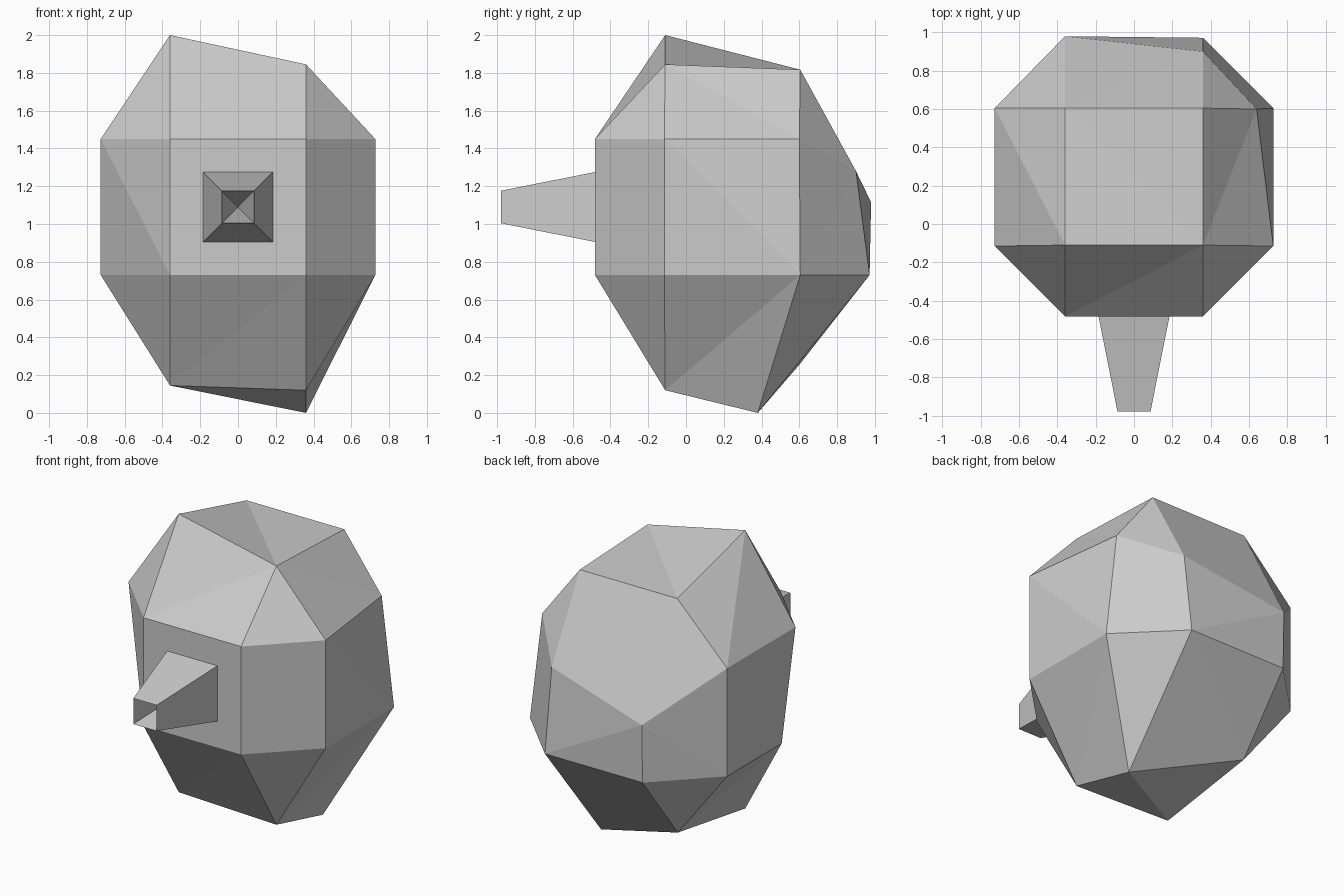
import bpy, bmesh
from mathutils import Vector
from itertools import product

if "Cube" in bpy.data.objects:
    bpy.data.objects.remove(bpy.data.objects["Cube"])


def make_object(name, bm):
    bmesh.ops.recalc_face_normals(bm, faces=bm.faces[:])
    mesh = bpy.data.meshes.new(name)
    bm.to_mesh(mesh)
    bm.free()
    obj = bpy.data.objects.new(name, mesh)
    bpy.context.collection.objects.link(obj)
    return obj


# Body: a 24-corner rounded cube, corners keyed by grid step (-2..2) per axis
bm = bmesh.new()
keys = [k for k in product((-2, -1, 1, 2), repeat=3)
        if sorted(map(abs, k)) == [1, 1, 2]]
vert = {k: bm.verts.new(k) for k in keys}
bmesh.ops.convex_hull(bm, input=bm.verts[:])
bmesh.ops.dissolve_limit(bm, angle_limit=0.02, verts=bm.verts[:], edges=bm.edges[:])

centre = Vector((0, 0.245, 1.09))
step = {1: 0.36, 2: 0.727}
for k, v in vert.items():
    v.co = centre + Vector([step[abs(c)] * (1 if c > 0 else -1) for c in k])

# Irregular corners that give the body its chipped look
for k, co in {
    (-1, -1, 2): (-0.36, -0.11, 2.00),
    (1, -1, 2): (0.36, -0.11, 1.845),
    (-1, -1, -2): (-0.36, -0.11, 0.145),
    (1, -1, -2): (0.36, -0.11, 0.12),
    (1, 1, -2): (0.36, 0.38, 0.0),
    (-1, 1, -2): (-0.36, 0.60, 0.255),
    (1, 2, 1): (0.36, 0.90, 1.28),
    (-1, 2, 1): (-0.36, 0.98, 1.115),
    (2, 1, 1): (0.64, 0.60, 1.45),
    (-2, -1, -1): (-0.727, 0.03, 0.73),
}.items():
    vert[k].co = co

# Creases across bent faces
for a, b in (((2, 1, -1), (1, -1, -2)), ((-2, 1, 1), (-1, -1, 2))):
    va, vb = vert[a], vert[b]
    for f in va.link_faces:
        if vb in f.verts[:]:
            bmesh.utils.face_split(f, va, vb)
            break
bmesh.ops.triangulate(bm, faces=bm.faces[:], quad_method='SHORT_EDGE')
make_object("body", bm)

# Nose: tapered square spout with a pointed hollow in its tip
bm = bmesh.new()


def ring(half, y):
    return [bm.verts.new((sx * half, y, 1.09 + sz * half))
            for sx, sz in ((-1, -1), (1, -1), (1, 1), (-1, 1))]


base, tip = ring(0.185, -0.482), ring(0.086, -0.98)
apex = bm.verts.new((0, -0.50, 1.09))
for i in range(4):
    j = (i + 1) % 4
    bm.faces.new((base[i], base[j], tip[j], tip[i]))
    bm.faces.new((tip[i], tip[j], apex))
make_object("nose", bm)
